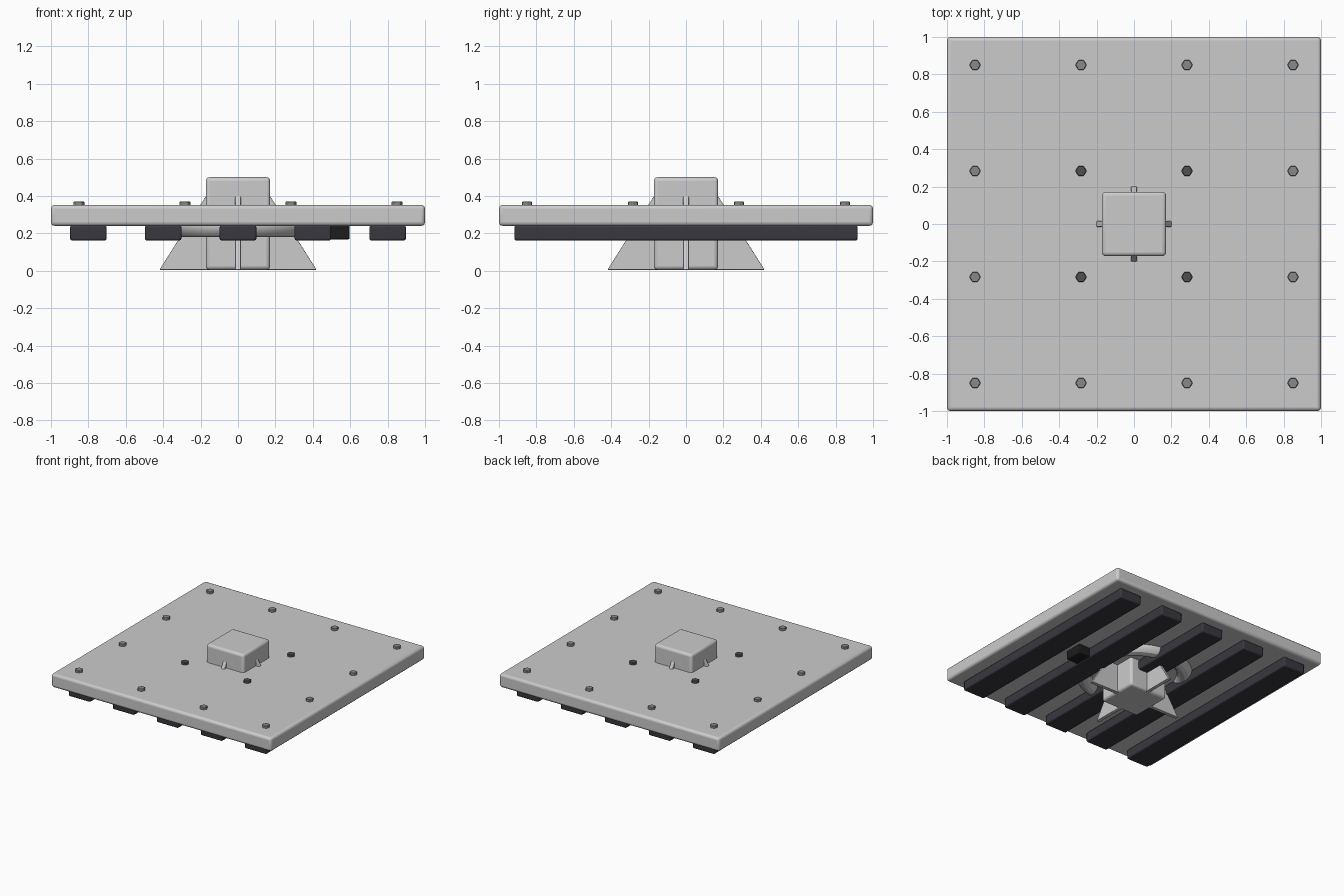
import bpy, bmesh
from math import pi, cos, sin

if "Cube" in bpy.data.objects:
    bpy.data.objects.remove(bpy.data.objects["Cube"])


def paint(ob, name, color):
    m = bpy.data.materials.get(name) or bpy.data.materials.new(name)
    m.diffuse_color = (*color, 1)
    m.use_nodes = True
    m.node_tree.nodes["Principled BSDF"].inputs["Base Color"].default_value = m.diffuse_color
    ob.data.materials.append(m)


def finish(ob, bevel, segs=2):
    if bevel:
        b = ob.modifiers.new("bevel", 'BEVEL')
        b.width, b.segments = bevel, segs
        b.limit_method = 'ANGLE'
    bpy.ops.object.select_all(action='DESELECT')
    ob.select_set(True)
    bpy.context.view_layer.objects.active = ob
    bpy.ops.object.shade_smooth_by_angle()
    return ob


def box(name, x, y, z, bevel, segs=2):
    """Bevelled box from (min, max) ranges."""
    bpy.ops.mesh.primitive_cube_add(size=1)
    ob = bpy.context.object
    ob.name = name
    for v in ob.data.vertices:
        v.co = [(a + b) / 2 + c * (b - a) for c, (a, b) in zip(v.co, (x, y, z))]
    return finish(ob, bevel, segs)


# Deck plate and central post
box("deck_plate", (-1, 1), (-1, 1), (0.24, 0.352), 0.02, 3)
box("center_post", (-0.172, 0.172), (-0.172, 0.172), (0.005, 0.5), 0.02, 3)

# Dark slats under the deck
for i in range(5):
    x = -0.8 + 0.4 * i
    s = box(f"slat_{i + 1}", (x - 0.098, x + 0.098), (-0.918, 0.918), (0.162, 0.242), 0.01)
    paint(s, "dark_slat", (0.04, 0.04, 0.05))

# Triangular gussets around the post
for i in range(4):
    a = i * pi / 2
    bm = bmesh.new()
    profile = [(0.15, 0.005), (0.42, 0.005), (0.165, 0.41), (0.15, 0.41)]
    sides = [[bm.verts.new((r * cos(a) - t * sin(a), r * sin(a) + t * cos(a), z))
              for r, z in profile] for t in (-0.015, 0.015)]
    bm.faces.new(sides[0])
    bm.faces.new(sides[1][::-1])
    for k in range(4):
        n = (k + 1) % 4
        bm.faces.new((sides[0][n], sides[0][k], sides[1][k], sides[1][n]))
    bmesh.ops.recalc_face_normals(bm, faces=bm.faces)
    me = bpy.data.meshes.new(f"gusset_{i + 1}")
    bm.to_mesh(me)
    bm.free()
    ob = bpy.data.objects.new(f"gusset_{i + 1}", me)
    bpy.context.collection.objects.link(ob)
    finish(ob, 0.004)

# Bearing ring half sunk into the underside
bpy.ops.mesh.primitive_torus_add(major_radius=0.38, minor_radius=0.06, major_segments=48,
                                 minor_segments=12, location=(0, 0, 0.24))
ring = bpy.context.object
ring.name = "bearing_ring"
finish(ring, 0)

# Small dark block beside the ring
block = box("side_block", (0.48, 0.597), (-0.075, 0.075), (0.168, 0.245), 0.008)
paint(block, "black_block", (0.012, 0.012, 0.012))

# Bolt heads, the inner four darker
for i in range(4):
    for j in range(4):
        bpy.ops.mesh.primitive_cylinder_add(
            vertices=6, radius=0.03, depth=0.03,
            location=(-0.85 + i * 1.7 / 3, -0.85 + j * 1.7 / 3, 0.356))
        b = bpy.context.object
        b.name = f"bolt_{i + 1}_{j + 1}"
        b.rotation_euler.z = pi / 6
        inner = i in (1, 2) and j in (1, 2)
        paint(b, "dark_bolt" if inner else "steel_bolt", (0.08,) * 3 if inner else (0.25,) * 3)
        finish(b, 0.003, 1)
